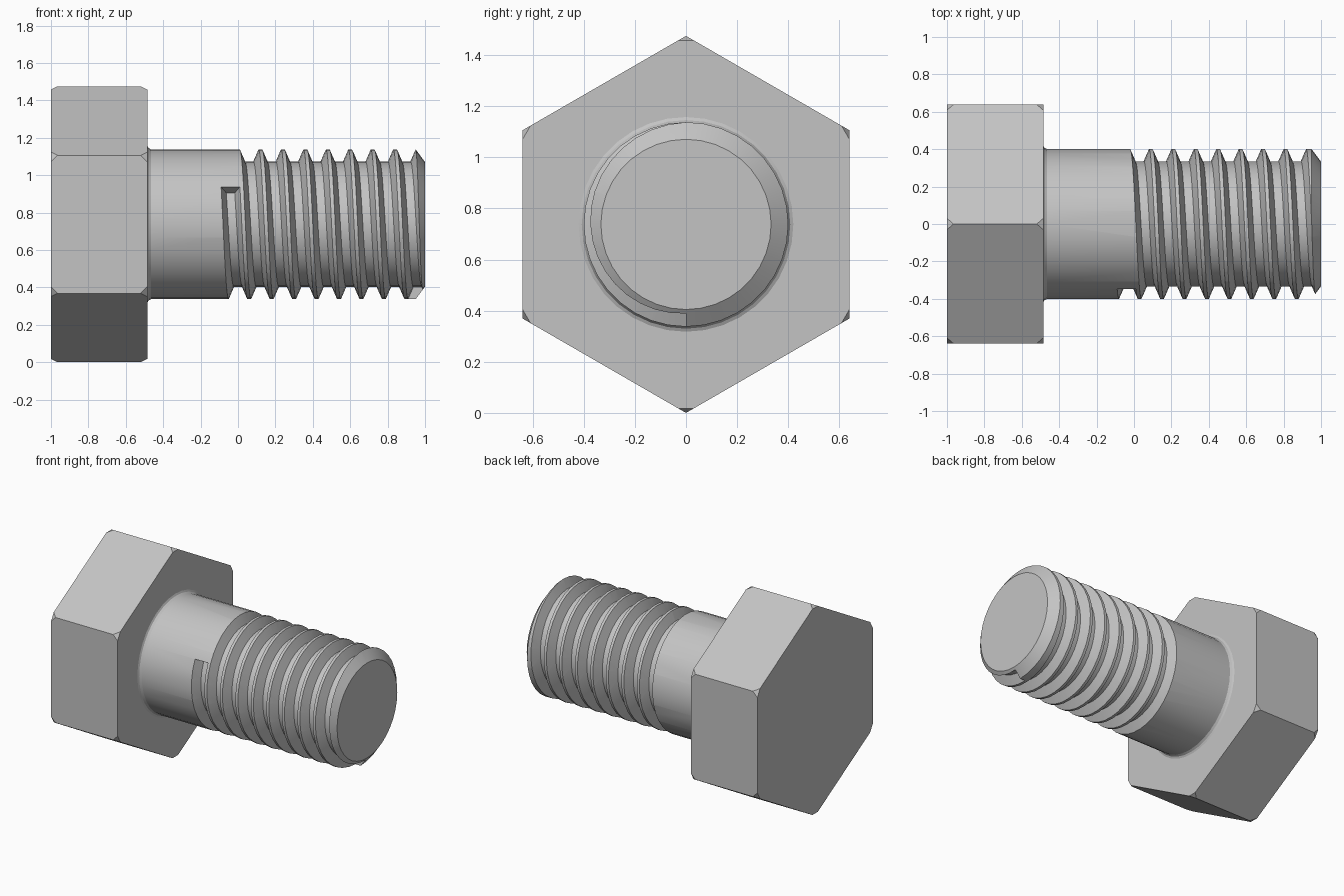
import bpy, bmesh, math
from mathutils import Vector

if "Cube" in bpy.data.objects:
    bpy.data.objects.remove(bpy.data.objects["Cube"])

R_HEAD, R_SHANK, R_ROOT = 0.7375, 0.4, 0.335
PITCH, STEPS = 0.12, 36
ZC = R_HEAD                                   # bolt axis height

steel = bpy.data.materials.new("grey steel")
steel.diffuse_color = (0.55, 0.55, 0.55, 1)
steel.use_nodes = True
steel.node_tree.nodes["Principled BSDF"].inputs["Base Color"].default_value = steel.diffuse_color


def ring_point(x, r, a):
    """Point round the bolt axis; a = 0 faces front, then turns downward."""
    return Vector((x, -r * math.cos(a), ZC - r * math.sin(a)))


def loft(name, rings, closed_rings=True):
    """Skin a list of point rings and cap both ends."""
    bm = bmesh.new()
    vs = [[bm.verts.new(p) for p in ring] for ring in rings]
    n = len(vs[0])
    for a, b in zip(vs, vs[1:]):
        for i in range(n):
            j = (i + 1) % n
            bm.faces.new((a[i], a[j], b[j], b[i]))
    bm.faces.new(vs[0])
    bm.faces.new(vs[-1])
    bmesh.ops.recalc_face_normals(bm, faces=bm.faces)
    mesh = bpy.data.meshes.new(name)
    bm.to_mesh(mesh)
    bm.free()
    mesh.materials.append(steel)
    obj = bpy.data.objects.new(name, mesh)
    bpy.context.collection.objects.link(obj)
    return obj


# Hex head with clipped corners
def hexagon(x):
    return [ring_point(x, R_HEAD, math.radians(30 + 60 * i)) for i in range(6)]


head = loft("hex_head", [hexagon(-1), hexagon(-0.485)])
bm = bmesh.new()
bm.from_mesh(head.data)
bmesh.ops.bevel(bm, geom=bm.verts[:], offset=0.035, segments=1, affect='VERTICES')
bm.to_mesh(head.data)
bm.free()

# Shank: small fillet under the head, chamfer at the tip
profile = [(-0.5, 0.42), (-0.485, 0.42), (-0.479, 0.408), (-0.465, R_SHANK),
           (0.95, R_SHANK), (1.0, 0.333)]
shank = loft("threaded_shank", [
    [ring_point(x, r, 2 * math.pi * i / STEPS) for i in range(STEPS)]
    for x, r in profile])

# Helical thread groove, from 30 degrees above the front to the bottom of turn 8
section = [(-0.0225, R_ROOT), (0.0225, R_ROOT), (0.0545, 0.41),
           (0.0545, 0.45), (-0.0545, 0.45), (-0.0545, 0.41)]
rings = []
for k in range(-3, 8 * STEPS + 10):
    a = 2 * math.pi * k / STEPS
    xc = -0.03 + PITCH * k / STEPS
    rings.append([ring_point(xc + dx, r, a) for dx, r in section])
cutter = loft("thread_cutter", rings)
cutter.hide_render = True

cut = shank.modifiers.new("thread", 'BOOLEAN')
cut.operation = 'DIFFERENCE'
cut.solver = 'EXACT'
cut.object = cutter
bpy.context.view_layer.objects.active = shank
shank.select_set(True)
bpy.ops.object.modifier_apply(modifier="thread")
bpy.data.objects.remove(cutter)
bpy.ops.object.shade_smooth_by_angle(angle=math.radians(25))
